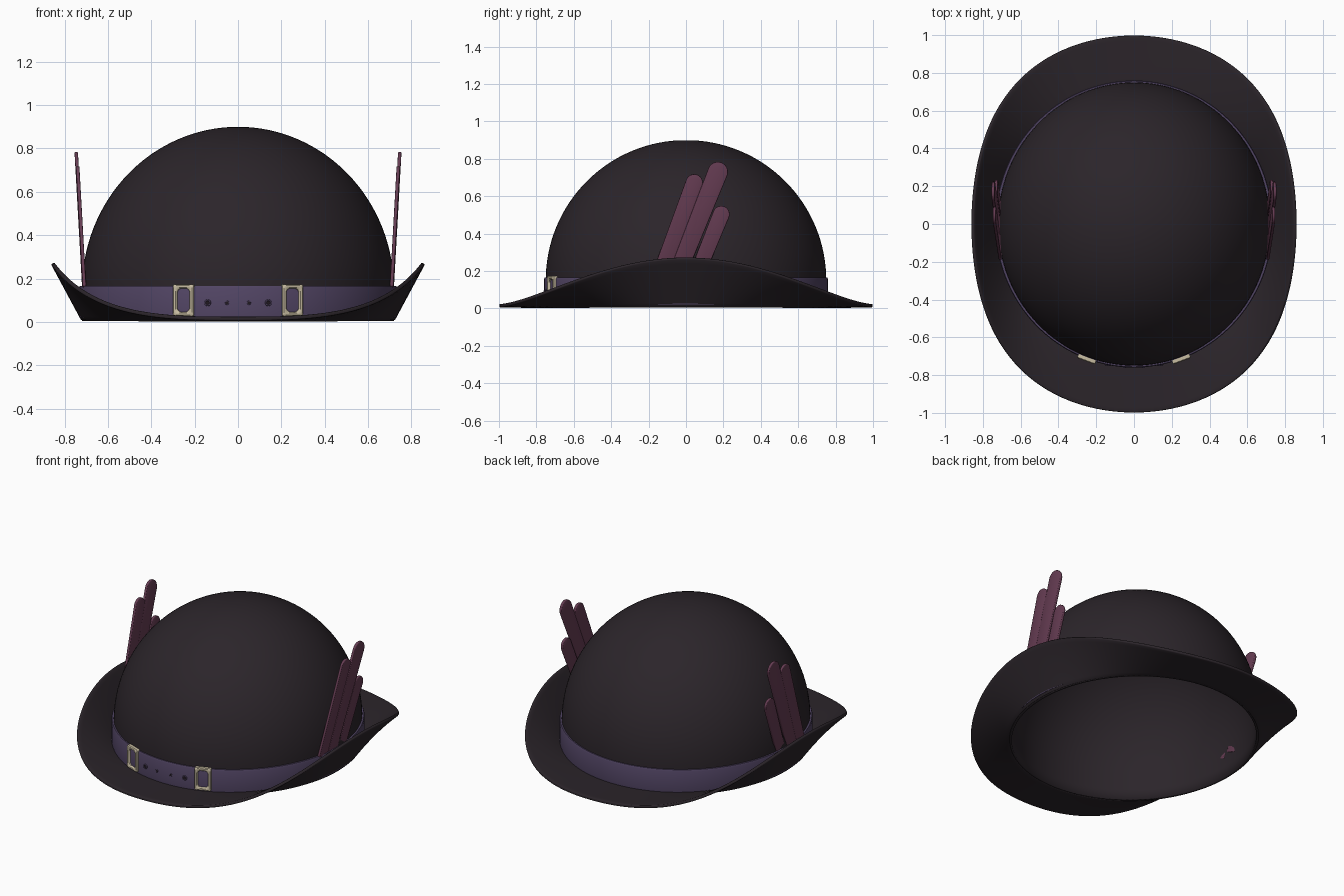
import bpy, math
from mathutils import Matrix, Vector

if "Cube" in bpy.data.objects:
    bpy.data.objects.remove(bpy.data.objects["Cube"])

N = 128


def material(name, rgb):
    m = bpy.data.materials.new(name)
    m.diffuse_color = (*rgb, 1)
    m.use_nodes = True
    m.node_tree.nodes["Principled BSDF"].inputs["Base Color"].default_value = m.diffuse_color
    return m


felt = material("felt", (0.024, 0.018, 0.023))
purple = material("band_purple", (0.085, 0.06, 0.13))
plume = material("plume", (0.13, 0.045, 0.085))
brass = material("pale_brass", (0.58, 0.51, 0.36))
dark = material("dark_hole", (0.015, 0.01, 0.015))


def make(name, verts, faces, mat, solid=0, offset=0, bevel=0, angle=40):
    me = bpy.data.meshes.new(name)
    me.from_pydata(verts, [], faces)
    me.materials.append(mat)
    ob = bpy.data.objects.new(name, me)
    bpy.context.collection.objects.link(ob)
    if solid:
        s = ob.modifiers.new("thickness", "SOLIDIFY")
        s.thickness, s.offset = solid, offset
    if bevel:
        b = ob.modifiers.new("soft_edge", "BEVEL")
        b.width, b.segments, b.limit_method = bevel, 2, "ANGLE"
    bpy.ops.object.select_all(action="DESELECT")
    ob.select_set(True)
    bpy.context.view_layer.objects.active = ob
    bpy.ops.object.shade_smooth_by_angle(angle=math.radians(angle))
    return ob


def loft(name, rings, mat, cap=False, wrap=False, **kw):
    n = len(rings[0])
    verts = [v for r in rings for v in r]
    R = len(rings)
    faces = [(i * n + j, i * n + (j + 1) % n,
              (i + 1) % R * n + (j + 1) % n, (i + 1) % R * n + j)
             for i in range(R if wrap else R - 1) for j in range(n)]
    if cap:
        faces.append(tuple(range((R - 1) * n, R * n)))
    return make(name, verts, faces, mat, **kw)


def ellipse(rx, ry, z):
    return [(rx * math.cos(2 * math.pi * k / N), ry * math.sin(2 * math.pi * k / N), z)
            for k in range(N)]


# Domed crown, open underneath
rings = [ellipse(0.72, 0.75, z) for z in (0.005, 0.08)]
for i in range(32):
    a = math.radians(90 * i / 32)
    rings.append(ellipse(0.72 * math.cos(a), 0.75 * math.cos(a), 0.15 + 0.75 * math.sin(a)))
loft("crown", rings, felt, cap=True, solid=0.015, offset=-1)


# Brim: round disc edge with both sides turned up
def brim_ring(u):
    out = []
    for k in range(N):
        t = 2 * math.pi * k / N
        c, s = math.cos(t), math.sin(t)
        x = c * (1 - 0.145 * c * c)
        h = 0.005 + 0.255 * abs(c) ** 3
        out.append((0.715 * c * (1 - u) + x * u, s * (0.745 * (1 - u) + 0.998 * u), 0.01 + h * u))
    return out


loft("brim", [brim_ring(i / 10) for i in range(11)], felt, solid=0.018, bevel=0.005)

# Hat band
BX, BY = 0.735, 0.76
loft("hat_band", [ellipse(BX - 0.02, BY - 0.02, 0.02), ellipse(BX - 0.002, BY - 0.002, 0.02),
                  ellipse(BX, BY, 0.035), ellipse(BX, BY, 0.155),
                  ellipse(BX - 0.004, BY - 0.004, 0.166), ellipse(BX - 0.02, BY - 0.02, 0.166)],
     purple, wrap=True)


# Local frame on the front of the band: x along it, y up, z outward
def on_band(x, z, lift):
    a = math.asin(x / BX)
    p = Vector((x, -BY * math.cos(a), z))
    nrm = Vector((x / BX ** 2, p.y / BY ** 2, 0)).normalized()
    up = Vector((0, 0, 1))
    m = Matrix((up.cross(nrm), up, nrm)).transposed().to_4x4()
    m.translation = p + nrm * lift
    return m


def rounded(w, h, r, z, n=6):
    pts = []
    for q, (sx, sy) in enumerate(((1, 1), (-1, 1), (-1, -1), (1, -1))):
        for i in range(n + 1):
            a = math.pi / 2 * (q + i / n)
            pts.append((sx * (w / 2 - r) + r * math.cos(a), sy * (h / 2 - r) + r * math.sin(a), z))
    return pts


# Buckles and eyelets along the front
for side, tag in ((-1, "left"), (1, "right")):
    b = loft("buckle_" + tag,
             [rounded(0.1, 0.146, 0.008, -0.012), rounded(0.1, 0.146, 0.008, 0.006),
              rounded(0.09, 0.136, 0.01, 0.011), rounded(0.072, 0.118, 0.018, 0.011),
              rounded(0.062, 0.108, 0.02, 0.005), rounded(0.062, 0.108, 0.02, -0.012)],
             brass, wrap=True)
    b.matrix_world = on_band(side * 0.25, 0.1, 0.002)
    for x, r in ((0.14, 0.015), (0.05, 0.009)):
        m = on_band(side * x, 0.088, 0.001)
        bpy.ops.mesh.primitive_torus_add(major_radius=r * 0.8, minor_radius=r * 0.25,
                                         major_segments=24, minor_segments=8)
        ring = bpy.context.object
        ring.name = "eyelet_ring_" + tag
        ring.data.materials.append(purple)
        bpy.ops.object.shade_smooth()
        ring.matrix_world = m
        bpy.ops.mesh.primitive_cylinder_add(vertices=20, radius=r * 0.75, depth=0.004)
        hole = bpy.context.object
        hole.name = "eyelet_hole_" + tag
        hole.data.materials.append(dark)
        hole.matrix_world = m


# Feathers: flat tapered strips with round tips, three on each side
def feather(name, side, y0, y1, z1, r0, r1, dx):
    z0 = 0.15
    d = Vector((y1 - y0, z1 - z0)).normalized()
    p = Vector((d.y, -d.x))
    tip = Vector((y1, z1)) - d * r1
    base = Vector((y0, z0))
    pts = [base - p * r0, base + p * r0]
    for i in range(13):
        a = math.pi * i / 12
        pts.append(tip + p * (r1 * math.cos(a)) + d * (r1 * math.sin(a)))
    verts = [(side * (0.708 + dx + 0.056 * (q.y - z0)), q.x, q.y) for q in pts]
    make(name, verts, [tuple(range(len(verts)))], plume, solid=0.016, bevel=0.004)


for side, tag in ((-1, "left"), (1, "right")):
    feather("rear_feather_" + tag, side, 0.045, 0.205, 0.545, 0.04, 0.045, 0.0)
    feather("middle_feather_" + tag, side, -0.06, 0.19, 0.78, 0.045, 0.054, 0.003)
    feather("front_feather_" + tag, side, -0.15, 0.06, 0.715, 0.042, 0.046, 0.0)
